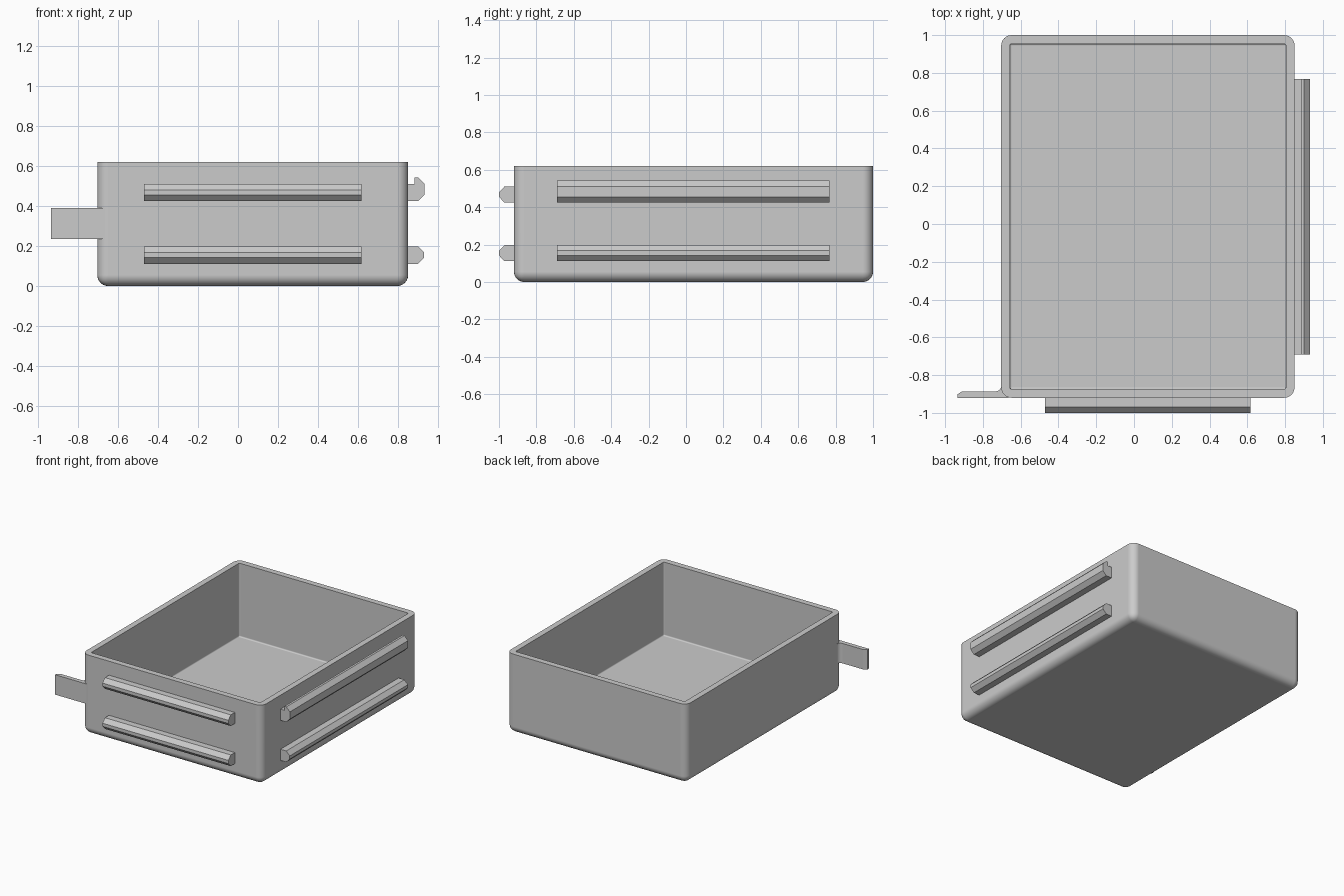
import bpy
import bmesh
import math
from mathutils import Vector

default = bpy.data.objects.get("Cube")
if default:
    bpy.data.objects.remove(default)

grey = bpy.data.materials.new("plain grey")
grey.use_nodes = True
GREY = (0.6, 0.6, 0.6, 1)
grey.diffuse_color = GREY
grey.node_tree.nodes["Principled BSDF"].inputs["Base Color"].default_value = GREY


def finish(bm, name, smooth=False):
    mesh = bpy.data.meshes.new(name)
    bm.to_mesh(mesh)
    bm.free()
    mesh.materials.append(grey)
    obj = bpy.data.objects.new(name, mesh)
    bpy.context.collection.objects.link(obj)
    if smooth:
        bpy.ops.object.select_all(action="DESELECT")
        obj.select_set(True)
        bpy.context.view_layer.objects.active = obj
        bpy.ops.object.shade_smooth_by_angle(angle=math.radians(30))
        # Keeps the flat walls evenly shaded beside the rounded edges
        obj.modifiers.new("even shading", "WEIGHTED_NORMAL").keep_sharp = True
    return obj


def open_shell(bm, low, high, radius):
    """Rounded box without its top."""
    low, high = Vector(low), Vector(high)
    verts = bmesh.ops.create_cube(bm, size=1)["verts"]
    for v in verts:
        v.co = (low + high) / 2 + v.co * (high - low)
    faces = {f for v in verts for f in v.link_faces}
    top = max(faces, key=lambda f: f.calc_center_median().z)
    edges = {e for f in faces for e in f.edges} - set(top.edges)
    bmesh.ops.delete(bm, geom=[top], context="FACES_ONLY")
    bmesh.ops.bevel(bm, geom=list(edges), offset=radius, segments=6,
                    profile=0.5, affect="EDGES")


def extrude_profile(points, vector, name, smooth=False):
    bm = bmesh.new()
    face = bm.faces.new([bm.verts.new(p) for p in points])
    moved = bmesh.ops.extrude_face_region(bm, geom=[face], use_keep_orig=True)["geom"]
    bmesh.ops.translate(bm, vec=vector,
                        verts=[g for g in moved if isinstance(g, bmesh.types.BMVert)])
    bmesh.ops.recalc_face_normals(bm, faces=bm.faces)
    return finish(bm, name, smooth)


# Tray: outer and inner shells joined by a flat rim with a hole in the middle
RIGHT, LEFT, FRONT, BACK, HEIGHT = -0.703, 0.85, -0.92, 1.0, 0.62
WALL = 0.046
bm = bmesh.new()
open_shell(bm, (RIGHT, FRONT, 0), (LEFT, BACK, HEIGHT), 0.055)
open_shell(bm, (RIGHT + WALL, FRONT + WALL, WALL),
           (LEFT - WALL, BACK - WALL, HEIGHT), 0.01)
bmesh.ops.triangle_fill(bm, edges=[e for e in bm.edges if e.is_boundary],
                        use_beauty=True, normal=(0, 0, 1))
bmesh.ops.recalc_face_normals(bm, faces=bm.faces)
finish(bm, "tray", True)

# Rails: profiles as (distance from wall, height)
plain = [(-0.01, 0), (0.05, 0), (0.08, 0.031), (0.08, 0.056),
         (0.05, 0.087), (-0.01, 0.087)]
lipped = [(-0.01, 0), (0.05, 0), (0.081, 0.031), (0.081, 0.087),
          (0.05, 0.118), (0.033, 0.118), (0.033, 0.087), (-0.01, 0.087)]
for level, z, side_profile in (("lower", 0.111, plain), ("upper", 0.424, lipped)):
    extrude_profile([(-0.47, FRONT - d, z + h) for d, h in plain],
                    (1.087, 0, 0), level + "_front_rail")
    extrude_profile([(LEFT + d, -0.69, z + h) for d, h in side_profile],
                    (0, 1.457, 0), level + "_side_rail")

# Tab: flush with the front, chamfered tip and a fillet against the wall
R = 0.03
tab = [(-0.665, FRONT), (-0.935, FRONT), (-0.935, -0.902), (-0.91, -0.886)]
for i in range(7):
    a = math.radians(15 * i)
    tab.append((RIGHT - R + R * math.sin(a), -0.886 + R - R * math.cos(a)))
tab.append((-0.68, -0.856))
extrude_profile([(x, y, 0.235) for x, y in tab], (0, 0, 0.155), "side_tab", True)
